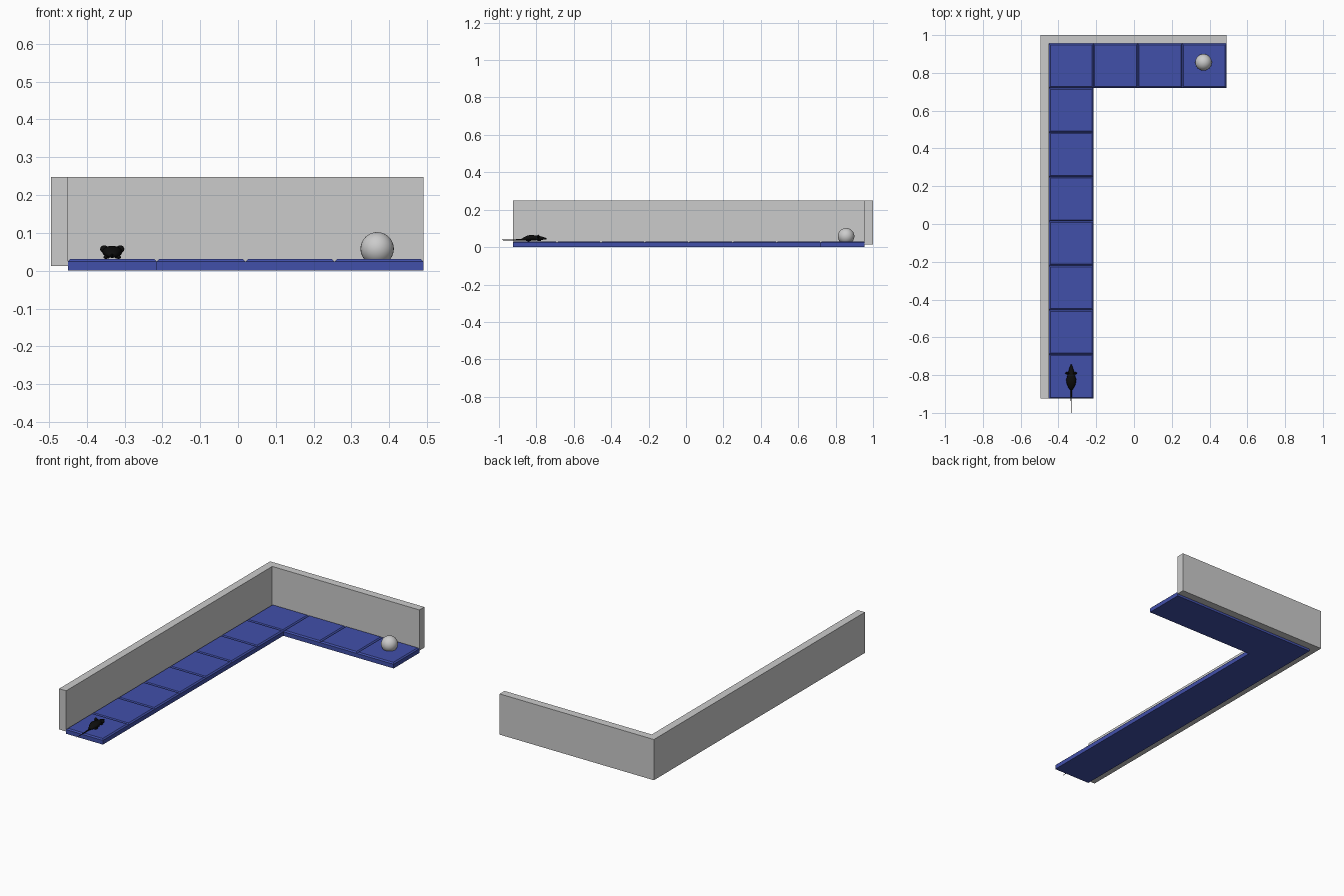
import bpy, bmesh
from math import sin, cos, pi

if "Cube" in bpy.data.objects:
    bpy.data.objects.remove(bpy.data.objects["Cube"])

T = 0.235                      # tile size
X0, Y0, Y1 = -0.45, -0.925, 0.955
X1 = X0 + 4 * T


def material(name, rgb):
    m = bpy.data.materials.new(name)
    m.diffuse_color = (*rgb, 1)
    m.use_nodes = True
    m.node_tree.nodes["Principled BSDF"].inputs["Base Color"].default_value = m.diffuse_color
    return m


blue = material("blue", (0.053, 0.08, 0.4))
black = material("black", (0.004, 0.004, 0.004))


def finish(bm, name, mat=None, smooth=False):
    bmesh.ops.recalc_face_normals(bm, faces=bm.faces)
    me = bpy.data.meshes.new(name)
    bm.to_mesh(me)
    bm.free()
    ob = bpy.data.objects.new(name, me)
    bpy.context.collection.objects.link(ob)
    if mat:
        me.materials.append(mat)
    if smooth:
        me.shade_smooth()
    return ob


def tile(i, x, y):
    bm = bmesh.new()
    bmesh.ops.create_cube(bm, size=1)
    for v in bm.verts:
        v.co = (x + v.co.x * T, y + v.co.y * T, 0.0155 + v.co.z * 0.031)
    top = [e for e in bm.edges if all(v.co.z > 0.02 for v in e.verts)]
    bmesh.ops.bevel(bm, geom=top, offset=0.007, segments=1, affect='EDGES')
    finish(bm, f"floor_tile_{i}", blue)


def ellipsoid(name, loc, radii, mat=None, seg=16, rings=10):
    bm = bmesh.new()
    bmesh.ops.create_uvsphere(bm, u_segments=seg, v_segments=rings, radius=1)
    for v in bm.verts:
        v.co = [c + a * r for c, a, r in zip(loc, v.co, radii)]
    return finish(bm, name, mat, True)


# L-shaped path of bevelled tiles
cells = [(0, j) for j in range(8)] + [(i, 7) for i in range(1, 4)]
for n, (i, j) in enumerate(cells):
    tile(n, X0 + (i + 0.5) * T, Y0 + (j + 0.5) * T)

# L-shaped wall, extruded from its plan
bm = bmesh.new()
W = 0.045
plan = [(X0 - W, Y0), (X0, Y0), (X0, Y1), (X1, Y1), (X1, Y1 + W), (X0 - W, Y1 + W)]
face = bm.faces.new([bm.verts.new((x, y, 0.013)) for x, y in plan])
up = bmesh.ops.extrude_face_region(bm, geom=[face])["geom"]
bmesh.ops.translate(bm, vec=(0, 0, 0.235),
                    verts=[g for g in up if isinstance(g, bmesh.types.BMVert)])
bm.faces.ensure_lookup_table()
if not face.is_valid or len(bm.faces) == 7:
    bm.faces.new([v for v in sorted(bm.verts, key=lambda v: v.index)][:6])
finish(bm, "wall")

# Ball at the far end
ellipsoid("ball", (0.368, 0.856, 0.058), (0.044,) * 3, seg=32, rings=20)

# Mouse body and head, lofted: y, half width, centre z, half height
MX = X0 + T / 2
sections = [(-0.882, 0.003, 0.040, 0.003), (-0.868, 0.014, 0.043, 0.009),
            (-0.848, 0.023, 0.048, 0.014), (-0.825, 0.027, 0.050, 0.016),
            (-0.803, 0.020, 0.049, 0.013), (-0.786, 0.015, 0.049, 0.011),
            (-0.765, 0.010, 0.047, 0.008), (-0.745, 0.003, 0.045, 0.003)]
bm = bmesh.new()
N = 14
loops = [[bm.verts.new((MX + w * cos(2 * pi * k / N), y, z + h * sin(2 * pi * k / N)))
          for k in range(N)] for y, w, z, h in sections]
for a, b in zip(loops, loops[1:]):
    for k in range(N):
        bm.faces.new((a[k], a[(k + 1) % N], b[(k + 1) % N], b[k]))
bm.faces.new(loops[0])
bm.faces.new(loops[-1])
finish(bm, "mouse_body", black, True)

# Ears and feet, mirrored
for side, s in (("left", -1), ("right", 1)):
    ellipsoid(f"mouse_ear_{side}", (MX + s * 0.021, -0.790, 0.057), (0.011, 0.006, 0.010), black)
    ellipsoid(f"mouse_front_foot_{side}", (MX + s * 0.011, -0.785, 0.037), (0.005, 0.011, 0.005), black)
    ellipsoid(f"mouse_back_foot_{side}", (MX + s * 0.017, -0.842, 0.036), (0.006, 0.015, 0.005), black)

# Tapered tail
cu = bpy.data.curves.new("mouse_tail", 'CURVE')
cu.dimensions = '3D'
cu.bevel_depth = 0.0045
cu.bevel_resolution = 2
cu.use_fill_caps = True
sp = cu.splines.new('POLY')
path = [(-0.872, 0.041, 1), (-0.90, 0.039, 0.75), (-0.94, 0.038, 0.5), (-1.0, 0.038, 0.2)]
sp.points.add(len(path) - 1)
for p, (y, z, r) in zip(sp.points, path):
    p.co = (MX, y, z, 1)
    p.radius = r
cu.materials.append(black)
bpy.context.collection.objects.link(bpy.data.objects.new("mouse_tail", cu))
